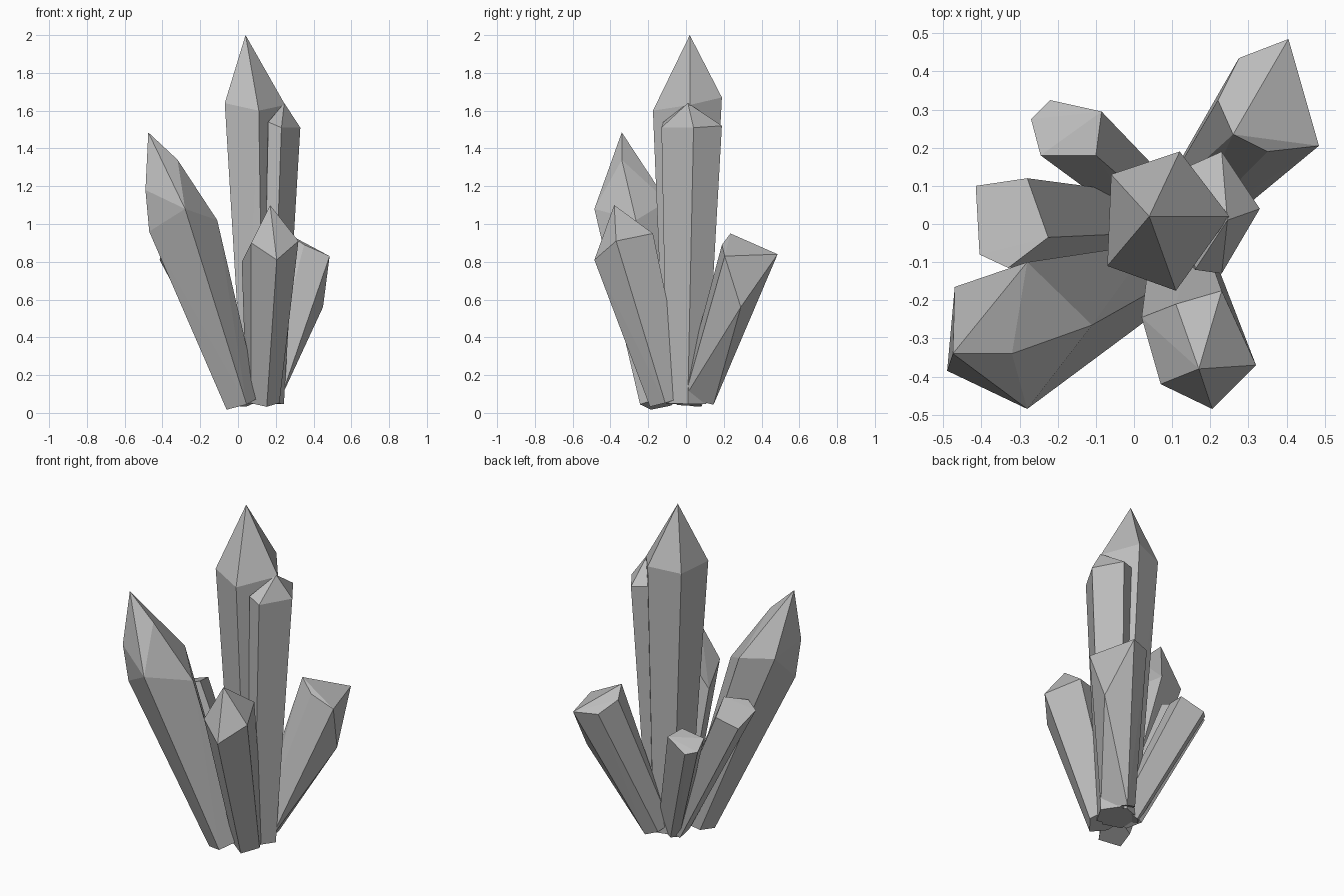
import bpy
import bmesh
from mathutils import Vector

# Remove the default object
default_cube = bpy.data.objects.get("Cube")
if default_cube is not None:
    bpy.data.objects.remove(default_cube, do_unlink=True)

# One plain grey mineral colour
stone = bpy.data.materials.new("grey_crystal")
stone.use_nodes = True
stone_colour = (0.5, 0.5, 0.5, 1.0)
stone.diffuse_color = stone_colour
stone.node_tree.nodes["Principled BSDF"].inputs["Base Color"].default_value = stone_colour


def crystal(name, foot, taper, shoulder, tips=()):
    """Faceted shard: a shoulder ring tapering down to its foot, capped by tips."""
    foot = Vector(foot)
    shoulder = [Vector(point) for point in shoulder]
    middle = sum(shoulder, Vector()) / len(shoulder)
    axis = (middle - foot).normalized()

    # The foot repeats the shoulder outline, smaller and square to the axis
    base = []
    for point in shoulder:
        offset = point - middle
        offset -= axis * offset.dot(axis)
        corner = foot + offset * taper
        corner.z = max(corner.z, 0)
        base.append(corner)

    # Wrap all corners in flat facets
    bm = bmesh.new()
    for corner in base + shoulder + [Vector(tip) for tip in tips]:
        bm.verts.new(corner)
    hull = bmesh.ops.convex_hull(bm, input=list(bm.verts))
    unused = {item for item in hull["geom_interior"] + hull["geom_unused"]
              if isinstance(item, bmesh.types.BMVert)}
    bmesh.ops.delete(bm, geom=list(unused), context="VERTS")
    bmesh.ops.recalc_face_normals(bm, faces=list(bm.faces))

    mesh = bpy.data.meshes.new(name)
    bm.to_mesh(mesh)
    bm.free()
    mesh.materials.append(stone)
    shard = bpy.data.objects.new(name, mesh)
    bpy.context.scene.collection.objects.link(shard)
    return shard


# Tall central shard
crystal("main_crystal", foot=(.11, 0, .05), taper=.6,
        shoulder=[(-.06, .13, 1.65), (.12, .19, 1.67), (.25, .02, 1.63),
                  (.11, -.175, 1.6), (-.07, -.11, 1.64)],
        tips=[(.04, .02, 2)])

# Slightly shorter companion fused to its side
crystal("side_crystal", foot=(.17, 0, .05), taper=.65,
        shoulder=[(.33, .04, 1.51), (.23, .19, 1.52), (.14, .15, 1.53),
                  (.16, -.12, 1.54), (.23, -.13, 1.51)],
        tips=[(.245, .01, 1.64)])

# Large leaning shard with a chisel tip
crystal("front_right_crystal", foot=(.02, -.14, .05), taper=.5,
        shoulder=[(-.47, -.36, .96), (-.28, -.485, 1.08), (-.11, -.265, 1.02),
                  (-.28, -.1, 1.12), (-.47, -.165, 1.14)],
        tips=[(-.49, -.385, 1.18), (-.475, -.34, 1.485), (-.32, -.34, 1.34)])

# Short pointed shard at the front
crystal("front_left_crystal", foot=(.13, -.1, .06), taper=.6,
        shoulder=[(.205, -.485, .81), (.32, -.37, .91), (.23, -.175, .95),
                  (.02, -.245, .8), (.07, -.42, .9)],
        tips=[(.11, -.21, .95), (.17, -.38, 1.1)])

# Broad blunt shard leaning backwards
crystal("back_left_crystal", foot=(.14, .06, .08), taper=.6,
        shoulder=[(.405, .485, .84), (.485, .205, .83), (.35, .19, .89),
                  (.22, .325, .9), (.275, .435, .84)],
        tips=[(.26, .235, .95), (.45, .29, .56)])

# Two small flat-topped shards
crystal("right_crystal", foot=(.05, 0, .06), taper=.6,
        shoulder=[(-.415, .1, .81), (-.28, .12, .85), (-.225, -.035, .9),
                  (-.33, -.115, .88), (-.405, -.08, .85)])
crystal("back_right_crystal", foot=(.07, .03, .06), taper=.7,
        shoulder=[(-.27, .275, .7), (-.22, .325, .69), (-.085, .295, .75),
                  (-.1, .18, .76), (-.245, .18, .74)])
